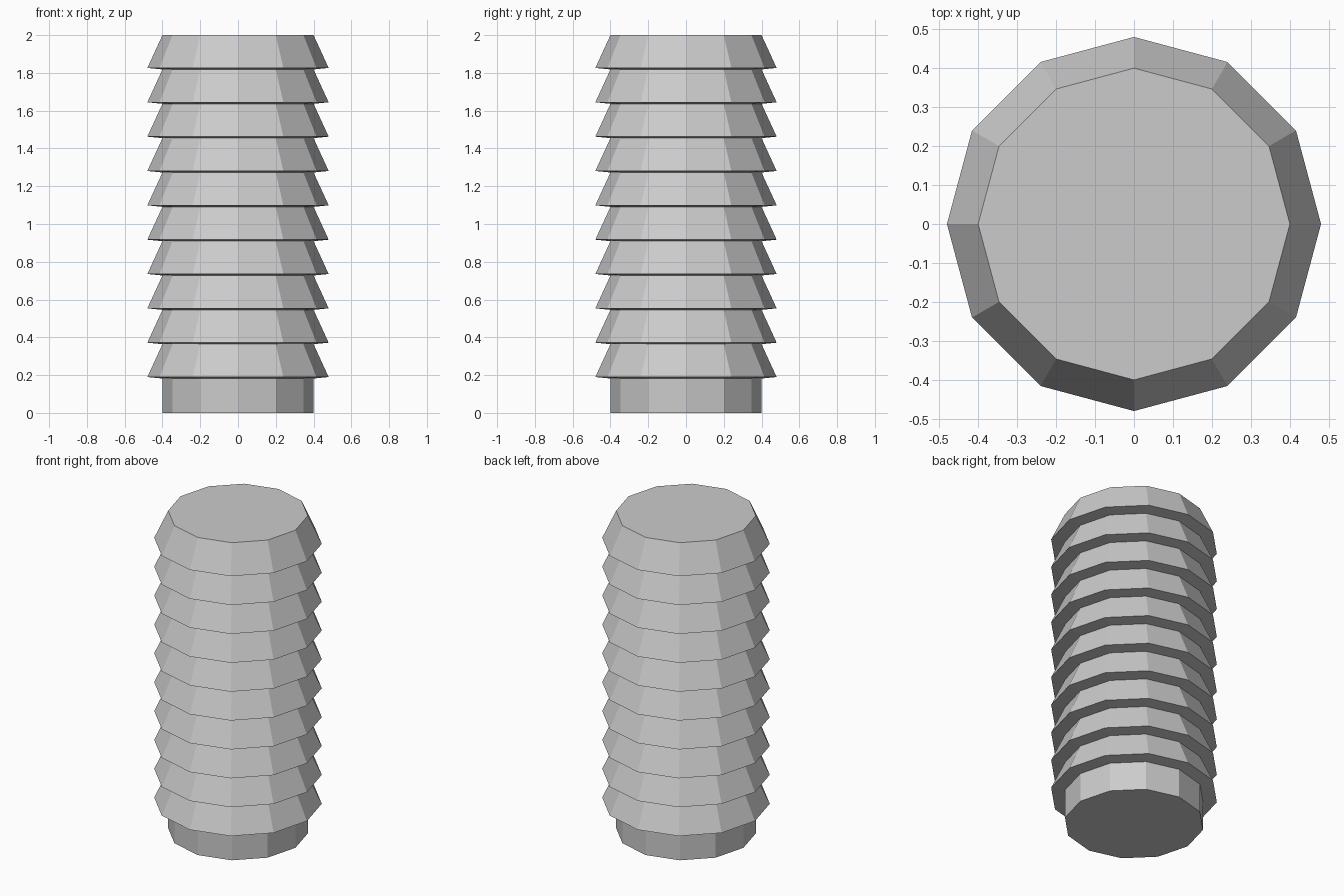
import bpy, bmesh
from math import cos, sin, tau

if "Cube" in bpy.data.objects:
    bpy.data.objects.remove(bpy.data.objects["Cube"])

SIDES, SECTIONS, HEIGHT = 12, 11, 2.0
CORE, RIM, LIP = 0.40, 0.48, 0.008
step = HEIGHT / SECTIONS

# Profile: straight foot, then stacked tapered ridges
profile = [(CORE, 0.0)]
for i in range(1, SECTIONS):
    profile += [(CORE, i * step), (RIM, i * step + LIP)]
profile.append((CORE, HEIGHT))

# Revolve the profile into twelve flat sides
bm = bmesh.new()
rings = [[bm.verts.new((r * cos(tau * k / SIDES), r * sin(tau * k / SIDES), z))
          for k in range(SIDES)] for r, z in profile]
for low, high in zip(rings, rings[1:]):
    for k in range(SIDES):
        n = (k + 1) % SIDES
        bm.faces.new((low[k], low[n], high[n], high[k]))

# End caps
bm.faces.new(rings[0][::-1])
bm.faces.new(rings[-1])

mesh = bpy.data.meshes.new("ribbed_post")
bm.to_mesh(mesh)
bm.free()
bpy.context.collection.objects.link(bpy.data.objects.new("ribbed_post", mesh))
